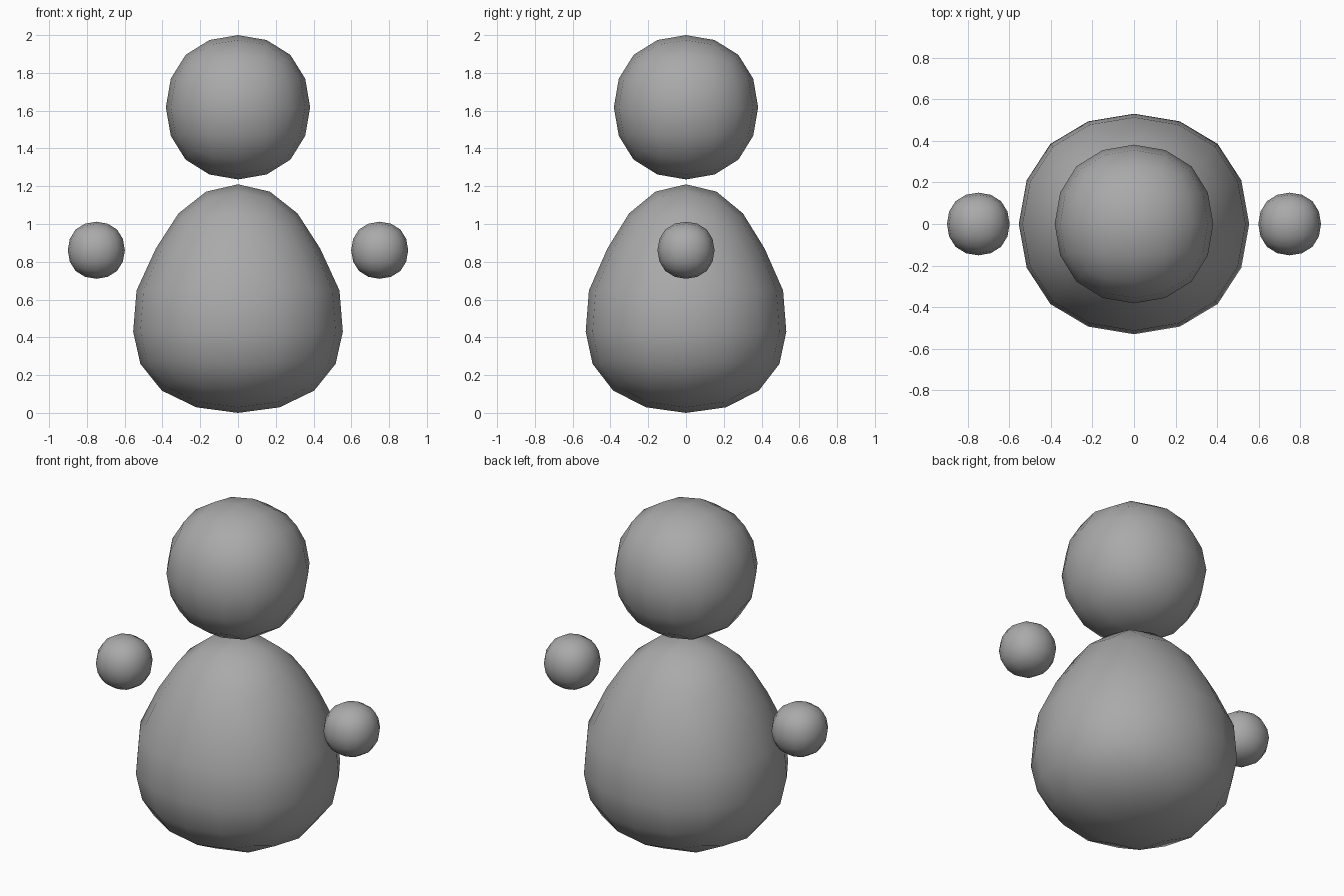
import bpy
import bmesh

cube = bpy.data.objects.get("Cube")
if cube:
    bpy.data.objects.remove(cube, do_unlink=True)

# Single mid grey material
grey = bpy.data.materials.new("mid grey")
grey.use_nodes = True
colour = (0.4, 0.4, 0.4, 1.0)
grey.diffuse_color = colour
for node in grey.node_tree.nodes:
    if node.type == "BSDF_PRINCIPLED":
        node.inputs["Base Color"].default_value = colour


def rounded_cube():
    """Return a bmesh of a twice subdivided cube reaching 1 along each axis."""
    bm = bmesh.new()
    bmesh.ops.create_cube(bm, size=2)
    mesh = bpy.data.meshes.new("cage")
    bm.to_mesh(mesh)
    bm.free()
    cage = bpy.data.objects.new("cage", mesh)
    bpy.context.collection.objects.link(cage)
    cage.modifiers.new("round", "SUBSURF").levels = 2
    depsgraph = bpy.context.evaluated_depsgraph_get()
    rounded = bpy.data.meshes.new_from_object(cage.evaluated_get(depsgraph))
    bm = bmesh.new()
    bm.from_mesh(rounded)
    bpy.data.objects.remove(cage, do_unlink=True)
    bpy.data.meshes.remove(mesh)
    bpy.data.meshes.remove(rounded)
    reach = max(v.co.z for v in bm.verts)
    bmesh.ops.scale(bm, vec=(1 / reach,) * 3, verts=bm.verts)
    return bm


def finish(name, bm, location):
    """Turn a bmesh into a smooth, coloured object."""
    bmesh.ops.recalc_face_normals(bm, faces=bm.faces)
    for face in bm.faces:
        face.smooth = True
    mesh = bpy.data.meshes.new(name)
    bm.to_mesh(mesh)
    bm.free()
    mesh.materials.append(grey)
    obj = bpy.data.objects.new(name, mesh)
    obj.location = location
    bpy.context.collection.objects.link(obj)


def ball(name, radius, location):
    bm = rounded_cube()
    bmesh.ops.scale(bm, vec=(radius,) * 3, verts=bm.verts)
    finish(name, bm, location)


# Egg-shaped body: split at the waist, taper the upper half, bridge the gap
bm = rounded_cube()
waist = [e for e in bm.edges if all(abs(v.co.z) < 0.01 for v in e.verts)]
bmesh.ops.split_edges(bm, edges=waist)
upper = {v for f in bm.faces if f.calc_center_median().z > 0 for v in f.verts}
for v in bm.verts:
    t = v.co.z
    if v in upper:
        taper = 0.968 * (1 - 0.41 * t + 0.2 * t * t)
        v.co.z = 0.648 + 0.562 * t
    else:
        taper = 1
        v.co.z = 0.43 + 0.43 * t
    v.co.x *= 0.555 * taper
    v.co.y *= 0.531 * taper
bmesh.ops.bridge_loops(bm, edges=[e for e in bm.edges if e.is_boundary])
finish("body", bm, (0, 0, 0))

# Floating head
ball("head", 0.382, (0, 0, 1.618))

# Floating hands
for side, x in (("left", 0.75), ("right", -0.75)):
    ball(side + "_hand", 0.151, (x, 0, 0.861))
